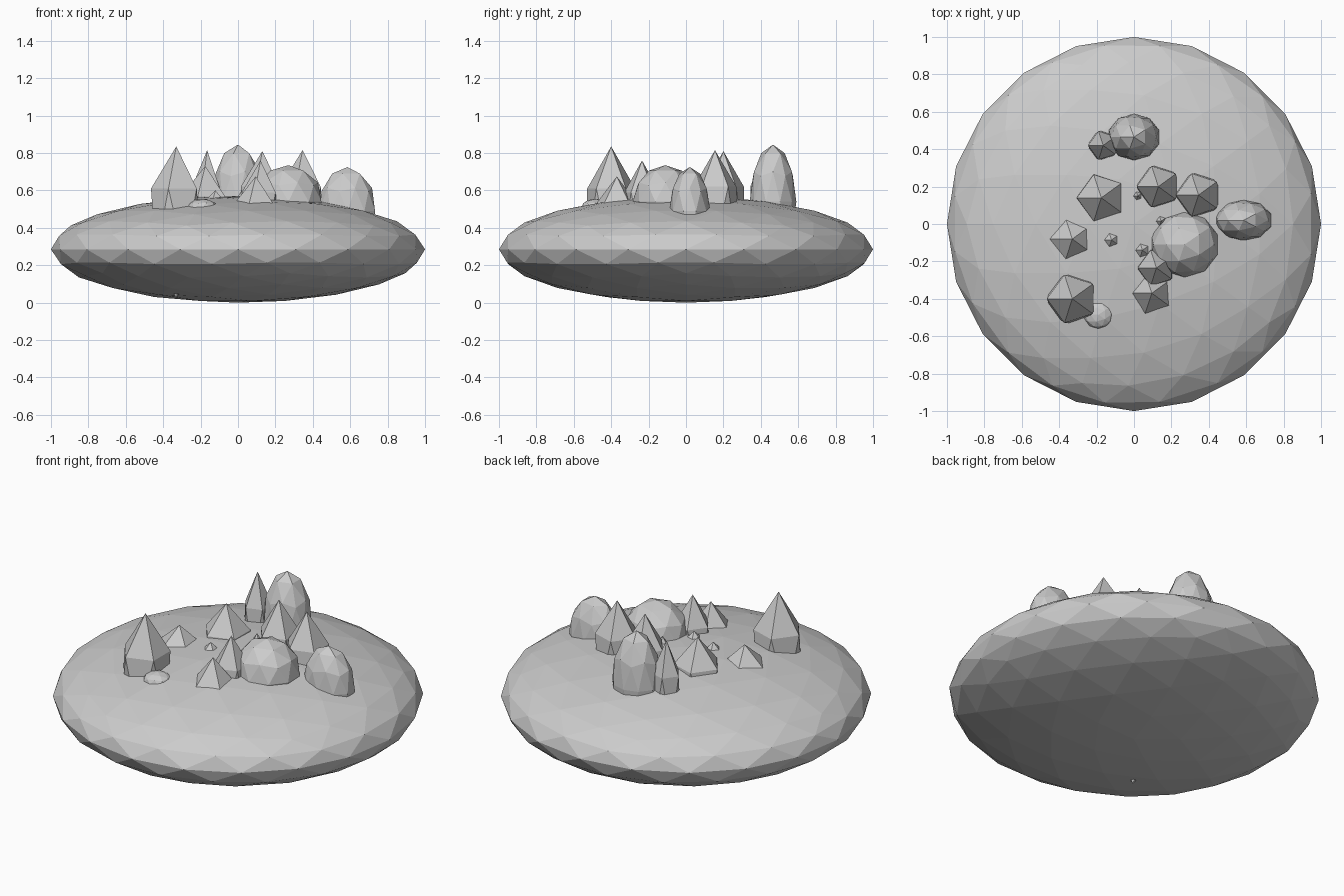
import bpy
from math import pi

cube = bpy.data.objects.get("Cube")
if cube:
    bpy.data.objects.remove(cube, do_unlink=True)

# one stone colour for everything
stone = bpy.data.materials.new("stone_grey")
stone.use_nodes = True
GREY = (0.6, 0.6, 0.6, 1)
stone.diffuse_color = GREY
stone.node_tree.nodes["Principled BSDF"].inputs["Base Color"].default_value = GREY


def faceted_ball(name, subdivisions, centre, radii):
    bpy.ops.mesh.primitive_ico_sphere_add(
        subdivisions=subdivisions, radius=1, location=centre, rotation=(0, 0, pi))
    ob = bpy.context.object
    ob.name = name
    ob.scale = radii
    ob.data.materials.append(stone)
    return ob


def crystal(name, x, y, radius, shoulder, tip):
    # twelve-cornered ball stretched so its upper ring sits at the shoulder
    height = (tip - shoulder) / 0.553
    faceted_ball(name, 1, (x, y, tip - height),
                 (radius / 0.894, radius / 0.894, height))


# flattened island body
faceted_ball("island_base", 3, (0, 0, 0.285), (1, 1, 0.285))

# pointed crystals: x, y, radius, shoulder height, tip height
CRYSTALS = [
    (-0.33, -0.40, 0.135, 0.61, 0.835),
    (-0.33, -0.08, 0.125, 0.53, 0.643),
    (-0.175, 0.14, 0.13, 0.57, 0.73),
    (0.13, 0.20, 0.115, 0.62, 0.81),
    (0.345, 0.155, 0.12, 0.62, 0.815),
    (-0.165, 0.42, 0.08, 0.62, 0.815),
    (0.12, -0.235, 0.1, 0.59, 0.76),
    (0.095, -0.37, 0.115, 0.53, 0.675),
]
for i, spec in enumerate(CRYSTALS):
    crystal(f"crystal_{i + 1}", *spec)

# tiny crystal tips poking through the ground
TIPS = [(-0.12, -0.085, 0.04), (0.045, -0.14, 0.04), (0.145, 0.015, 0.03),
        (-0.1, 0.08, 0.025), (0.02, 0.15, 0.025)]
for i, (x, y, r) in enumerate(TIPS):
    crystal(f"crystal_tip_{i + 1}", x, y, r, 0.56, 0.6)

# rounded boulders
faceted_ball("boulder_right", 2, (0.585, 0.02, 0.49), (0.155, 0.11, 0.235))
faceted_ball("boulder_middle", 2, (0.27, -0.11, 0.54), (0.185, 0.175, 0.195))
faceted_ball("boulder_back", 2, (0, 0.465, 0.54), (0.14, 0.125, 0.305))
faceted_ball("boulder_low", 2, (-0.19, -0.485, 0.51), (0.08, 0.075, 0.045))
